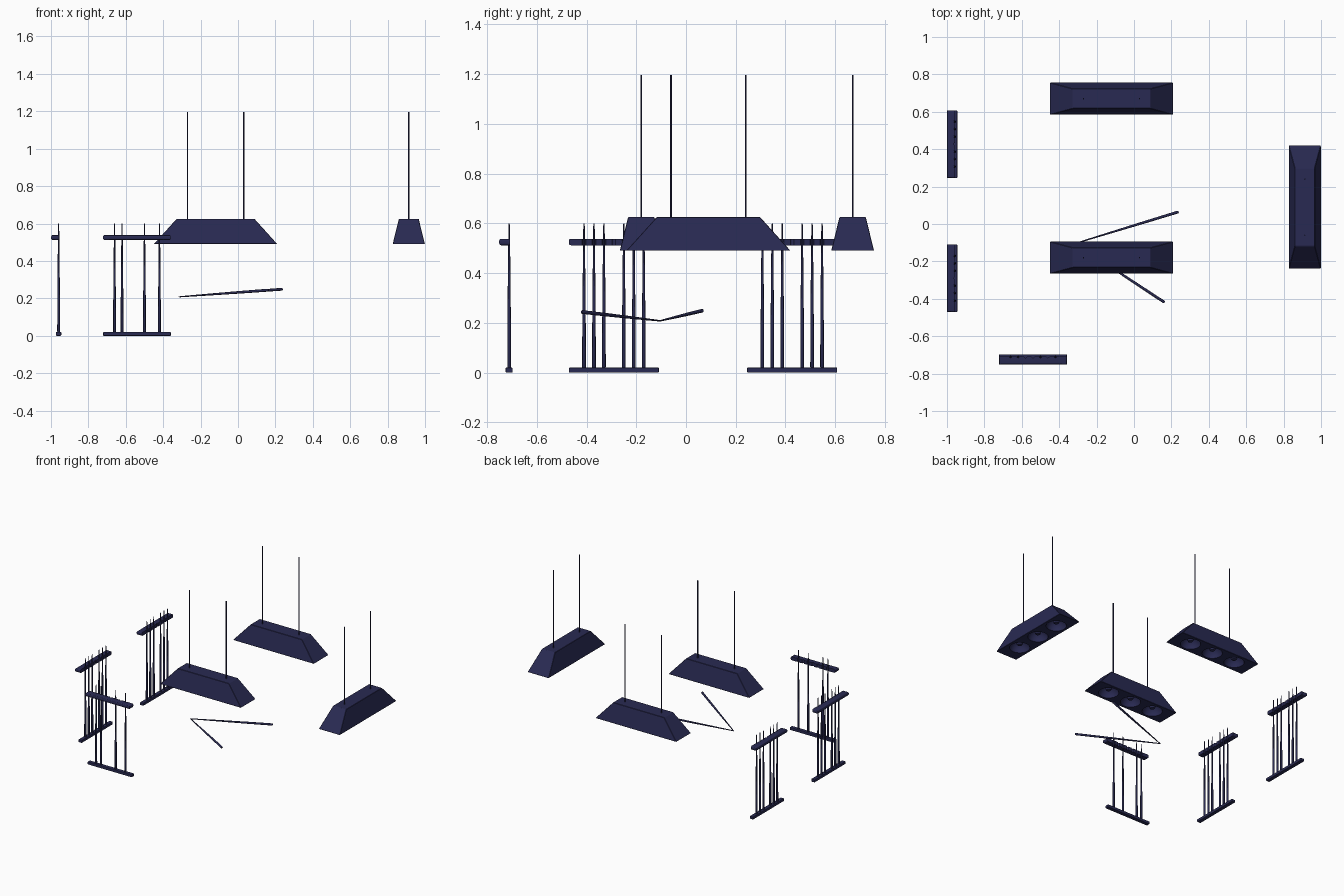
import bpy, bmesh, math
from mathutils import Vector, Matrix

if "Cube" in bpy.data.objects:
    bpy.data.objects.remove(bpy.data.objects["Cube"])

navy = bpy.data.materials.new("dark_navy")
navy.diffuse_color = (0.022, 0.023, 0.085, 1)
navy.use_nodes = True
navy.node_tree.nodes["Principled BSDF"].inputs["Base Color"].default_value = navy.diffuse_color


def finish(name, bm, smooth=False, bevel=0.0, segments=2):
    bmesh.ops.recalc_face_normals(bm, faces=bm.faces)
    me = bpy.data.meshes.new(name)
    bm.to_mesh(me)
    bm.free()
    me.materials.append(navy)
    ob = bpy.data.objects.new(name, me)
    bpy.context.collection.objects.link(ob)
    if bevel:
        mod = ob.modifiers.new("bevel", 'BEVEL')
        mod.width, mod.segments = bevel, segments
    if smooth:
        bpy.ops.object.select_all(action='DESELECT')
        ob.select_set(True)
        bpy.context.view_layer.objects.active = ob
        bpy.ops.object.shade_smooth_by_angle(angle=math.radians(40))
    return ob


def lathe(bm, profile, matrix=Matrix(), sides=16):
    """Closed round solid from (radius, height) pairs."""
    rings = [[bm.verts.new(matrix @ Vector((r * math.cos(a), r * math.sin(a), z)))
              for a in (2 * math.pi * i / sides for i in range(sides))]
             for r, z in profile]
    for a, b in zip(rings, rings[1:]):
        for i in range(sides):
            j = (i + 1) % sides
            bm.faces.new((a[i], a[j], b[j], b[i]))
    bm.faces.new(rings[0][::-1])
    bm.faces.new(rings[-1])


def cue(name, butt, tip):
    butt, tip = Vector(butt), Vector(tip)
    d = tip - butt
    m = Matrix.Translation(butt) @ d.to_track_quat('Z', 'Y').to_matrix().to_4x4()
    n = d.length
    bm = bmesh.new()
    lathe(bm, [(0.005, 0), (0.0075, 0.004), (0.007, n * 0.3), (0.0055, n * 0.6),
               (0.003, n * 0.98), (0.002, n)], m, 12)
    return finish(name, bm, True)


def lamp(name, x, y, turn=0.0):
    place = Matrix.Translation((x, y, 0)) @ Matrix.Rotation(turn, 4, 'Z')
    # tapered shade
    bm = bmesh.new()
    lo, hi = [[bm.verts.new((sx * hx, sy * hy, z)) for sx, sy in
               ((-1, -1), (1, -1), (1, 1), (-1, 1))]
              for hx, hy, z in ((0.33, 0.086, 0.49), (0.208, 0.053, 0.625))]
    bm.faces.new(lo)
    bm.faces.new(hi)
    for i in range(4):
        bm.faces.new((lo[i], lo[(i + 1) % 4], hi[(i + 1) % 4], hi[i]))
    shade = finish(name + "_shade", bm, bevel=0.002, segments=1)
    shade.matrix_world = place
    # three domed recesses in the underside
    bm = bmesh.new()
    for k in (-1, 0, 1):
        dome = [(0.068, 0.47)] + [(0.068 * math.cos(t), 0.49 + 0.07 * math.sin(t))
                                  for t in (math.radians(12 * i) for i in range(8))]
        lathe(bm, dome, Matrix.Translation((0.19 * k, 0, 0)), 32)
    cutter = finish(name + "_cutter", bm, True)
    cutter.matrix_world = place
    cutter.hide_render = True
    cutter.hide_set(True)
    mod = shade.modifiers.new("recesses", 'BOOLEAN')
    mod.object, mod.operation, mod.solver = cutter, 'DIFFERENCE', 'EXACT'
    # bulbs
    bm = bmesh.new()
    for k in (-1, 0, 1):
        lathe(bm, [(0.004, 0.507), (0.016, 0.511), (0.022, 0.522), (0.018, 0.534),
                   (0.011, 0.545), (0.011, 0.565)],
              Matrix.Translation((0.19 * k, 0, 0)), 20)
    finish(name + "_bulbs", bm, True).matrix_world = place
    # hanging rods
    bm = bmesh.new()
    for s in (-0.15, 0.15):
        lathe(bm, [(0.0035, 0.62), (0.0035, 1.197)], Matrix.Translation((s, 0, 0)), 10)
    finish(name + "_rods", bm, True).matrix_world = place


def rack(name, x, y, turn, slots):
    """Local frame: rack runs along x, cues stand at y = 0, wall is at -y."""
    place = Matrix.Translation((x, y, 0)) @ Matrix.Rotation(turn, 4, 'Z')
    # base plank
    bm = bmesh.new()
    bmesh.ops.create_cube(bm, size=1, matrix=Matrix.Translation((0, 0, 0.01))
                          @ Matrix.Diagonal((0.362, 0.028, 0.02, 1)))
    finish(name + "_base", bm, bevel=0.003).matrix_world = place
    # top rail: outline with half-round notches, extruded upward
    pts = [(-0.181, 0.003), (-0.181, -0.04), (0.181, -0.04), (0.181, 0.003)]
    for k in (3, 2, 1, 0, -1, -2, -3):
        for i in range(7):
            a = -math.pi * i / 6
            pts.append((0.04 * k + 0.0075 * math.cos(a), 0.003 + 0.0075 * math.sin(a)))
    bm = bmesh.new()
    face = bm.faces.new([bm.verts.new((px, py, 0.512)) for px, py in pts])
    ext = bmesh.ops.extrude_face_region(bm, geom=[face])
    bmesh.ops.translate(bm, vec=(0, 0, 0.026), verts=[
        v for v in ext["geom"] if isinstance(v, bmesh.types.BMVert)])
    # round the ends and back
    edges = [e for e in bm.edges if all(abs(v.co.x) > 0.18 or v.co.y < -0.03 for v in e.verts)
             and abs(e.verts[0].co.z - e.verts[1].co.z) < 0.001]
    bmesh.ops.bevel(bm, geom=edges, offset=0.008, segments=3, profile=0.5, affect='EDGES')
    finish(name + "_rail", bm, True).matrix_world = place
    # standing cues
    for k in slots:
        p = place @ Vector((0.04 * k, 0, 0.018))
        cue(name + "_cue", p, p + Vector((0, 0, 0.582)))


# hanging lamps
lamp("back_lamp", -0.12, 0.67)
lamp("middle_lamp", -0.12, -0.18)
lamp("side_lamp", 0.913, 0.09, math.pi / 2)

# cue racks
full = (-3, -2, -1, 1, 2, 3)
rack("front_rack", -0.54, -0.711, 0, (-3, -2, 1, 3))
rack("left_rack_front", -0.959, -0.29, -math.pi / 2, full)
rack("left_rack_back", -0.959, 0.427, -math.pi / 2, full)

# loose cues, tips touching
cue("loose_cue_a", (0.238, 0.065, 0.249), (-0.318, -0.105, 0.208))
cue("loose_cue_b", (0.163, -0.419, 0.244), (-0.318, -0.102, 0.208))
